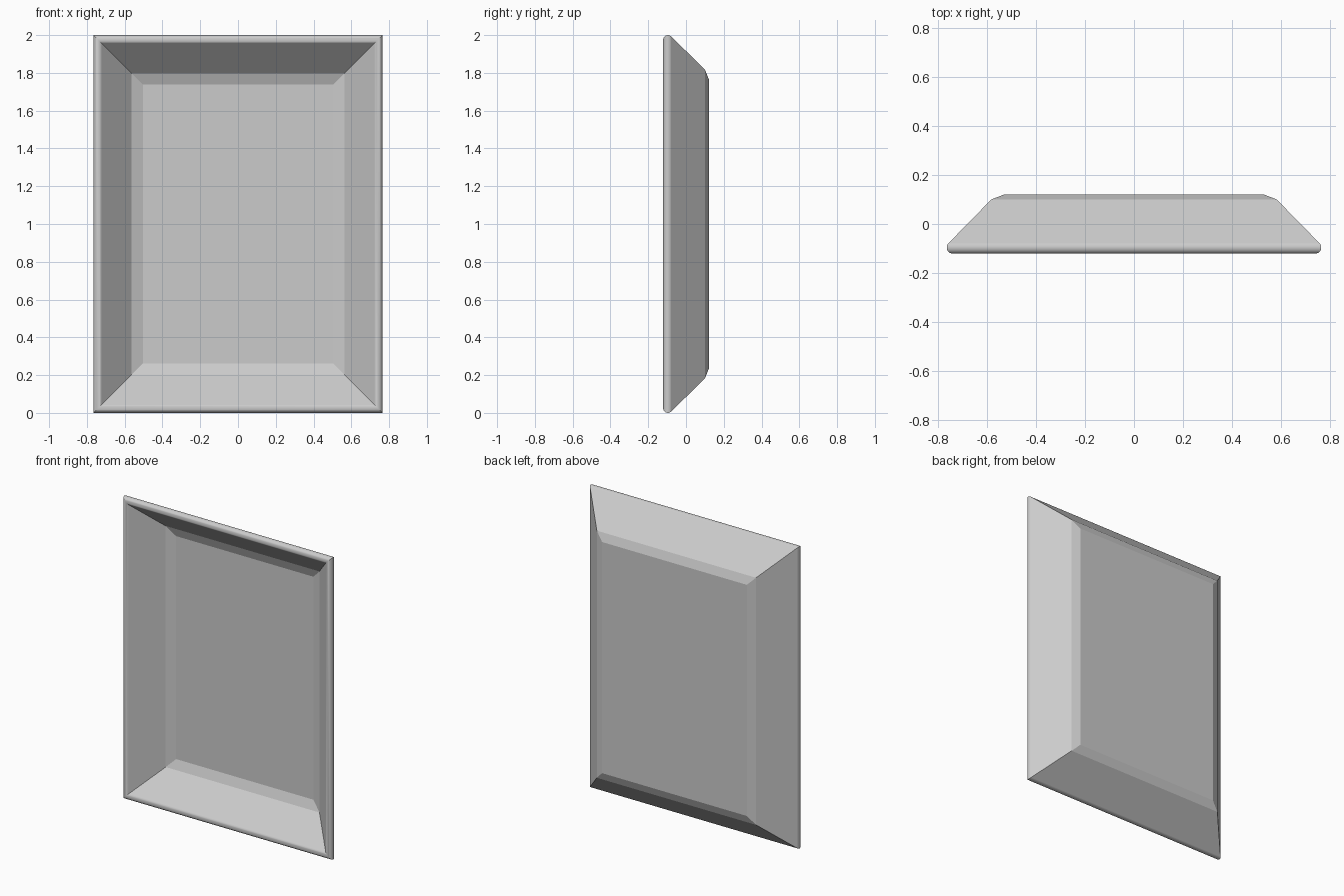
import bpy, bmesh, math

if "Cube" in bpy.data.objects:
    bpy.data.objects.remove(bpy.data.objects["Cube"])

HALF_W, HALF_H = 0.765, 1.0
R = 0.025            # rim radius (half of sheet thickness)
SEG = 14

# Cross-section (inset from outer edge, y): outer back -> rim -> inside
profile = [(0.235, 0.121), (0.182, 0.10)]
for i in range(SEG + 1):
    a = math.radians(45 - 180 * i / SEG)
    profile.append((R - R * math.cos(a), -0.096 + R * math.sin(a)))
profile += [(0.202, 0.048), (0.262, 0.071)]

# Sweep the section around the rectangle with mitred corners
bm = bmesh.new()
rings = []
for inset, y in profile:
    w, h = HALF_W - inset, HALF_H - inset
    rings.append([bm.verts.new((sx * w, y, 1 + sz * h))
                  for sx, sz in ((-1, -1), (1, -1), (1, 1), (-1, 1))])
for k, (a, b) in enumerate(zip(rings, rings[1:])):
    for i in range(4):
        j = (i + 1) % 4
        f = bm.faces.new((a[i], a[j], b[j], b[i]))
        f.smooth = 2 <= k < 2 + SEG      # only the rounded rim is smooth
# Back panel and inner floor
bm.faces.new(rings[0])
bm.faces.new(rings[-1])
bmesh.ops.recalc_face_normals(bm, faces=bm.faces)
for e in bm.edges:
    if len(e.link_faces) == 2 and e.calc_face_angle() > math.radians(20):
        e.smooth = False

mesh = bpy.data.meshes.new("tray_panel")
bm.to_mesh(mesh)
bm.free()
obj = bpy.data.objects.new("tray_panel", mesh)
bpy.context.collection.objects.link(obj)
